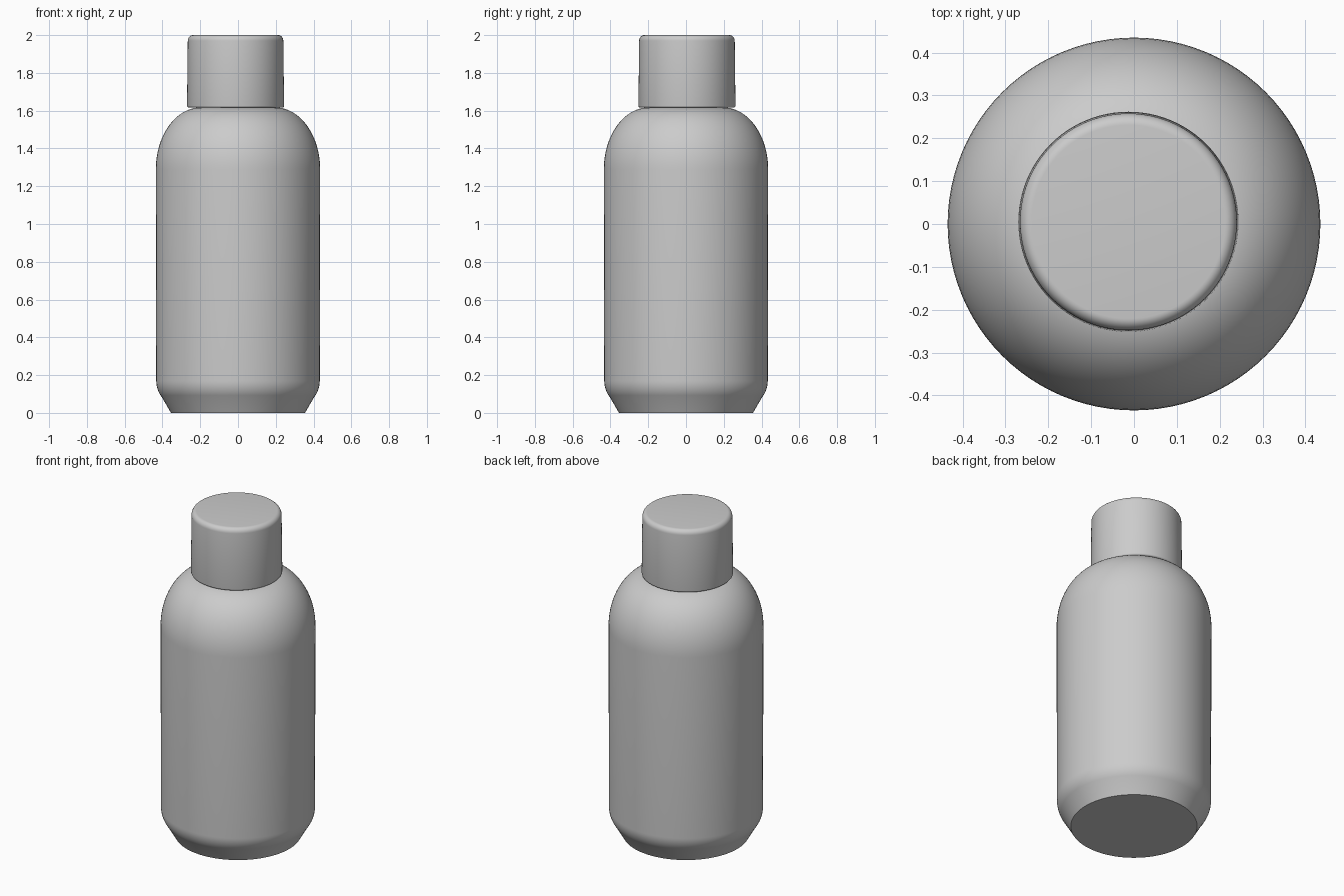
import bpy, math

cube = bpy.data.objects.get("Cube")
if cube:
    bpy.data.objects.remove(cube, do_unlink=True)

SIDES = 96


def make_material(name, colour):
    mat = bpy.data.materials.new(name)
    mat.use_nodes = True
    mat.diffuse_color = colour
    mat.node_tree.nodes["Principled BSDF"].inputs["Base Color"].default_value = colour
    return mat


def arc(cx, cz, rx, rz, start, end, steps):
    """Points (radius, height) on part of an ellipse, angles in degrees."""
    angles = [math.radians(start + (end - start) * i / steps) for i in range(steps + 1)]
    return [(cx + rx * math.cos(a), cz + rz * math.sin(a)) for a in angles]


def lathe(name, profile, mat, centre=(0, 0)):
    """Spin a bottom-to-top profile round z and close both ends."""
    verts, faces = [], []
    for r, z in profile:
        for i in range(SIDES):
            a = math.tau * i / SIDES
            verts.append((r * math.cos(a), r * math.sin(a), z))
    for k in range(len(profile) - 1):
        for i in range(SIDES):
            j = (i + 1) % SIDES
            low, high = k * SIDES, (k + 1) * SIDES
            faces.append((low + i, low + j, high + j, high + i))
    faces.append(tuple(reversed(range(SIDES))))
    faces.append(tuple(range(len(verts) - SIDES, len(verts))))
    mesh = bpy.data.meshes.new(name)
    mesh.from_pydata(verts, [], faces)
    mesh.materials.append(mat)
    obj = bpy.data.objects.new(name, mesh)
    obj.location = (*centre, 0)
    bpy.context.collection.objects.link(obj)
    bpy.ops.object.select_all(action="DESELECT")
    obj.select_set(True)
    bpy.context.view_layer.objects.active = obj
    bpy.ops.object.shade_smooth_by_angle(angle=math.radians(35))
    return obj


grey = make_material("light_grey", (0.6, 0.6, 0.6, 1))

# Bottle body: chamfered foot, straight wall, domed shoulder
foot = [(0.355, 0)] + arc(0.293, 0.17, 0.14, 0.14, -38, 0, 8)
shoulder = arc(0.195, 1.29, 0.24, 0.328, 0, 90, 20)
lathe("bottle_body", foot + shoulder, grey)

# Cap: slightly off centre, rounded rims
cap = (arc(0.247, 1.626, 0.01, 0.01, -90, 0, 4)
       + arc(0.226, 1.97, 0.027, 0.03, 0, 90, 8))
lathe("bottle_cap", cap, grey, centre=(-0.013, 0.005))
